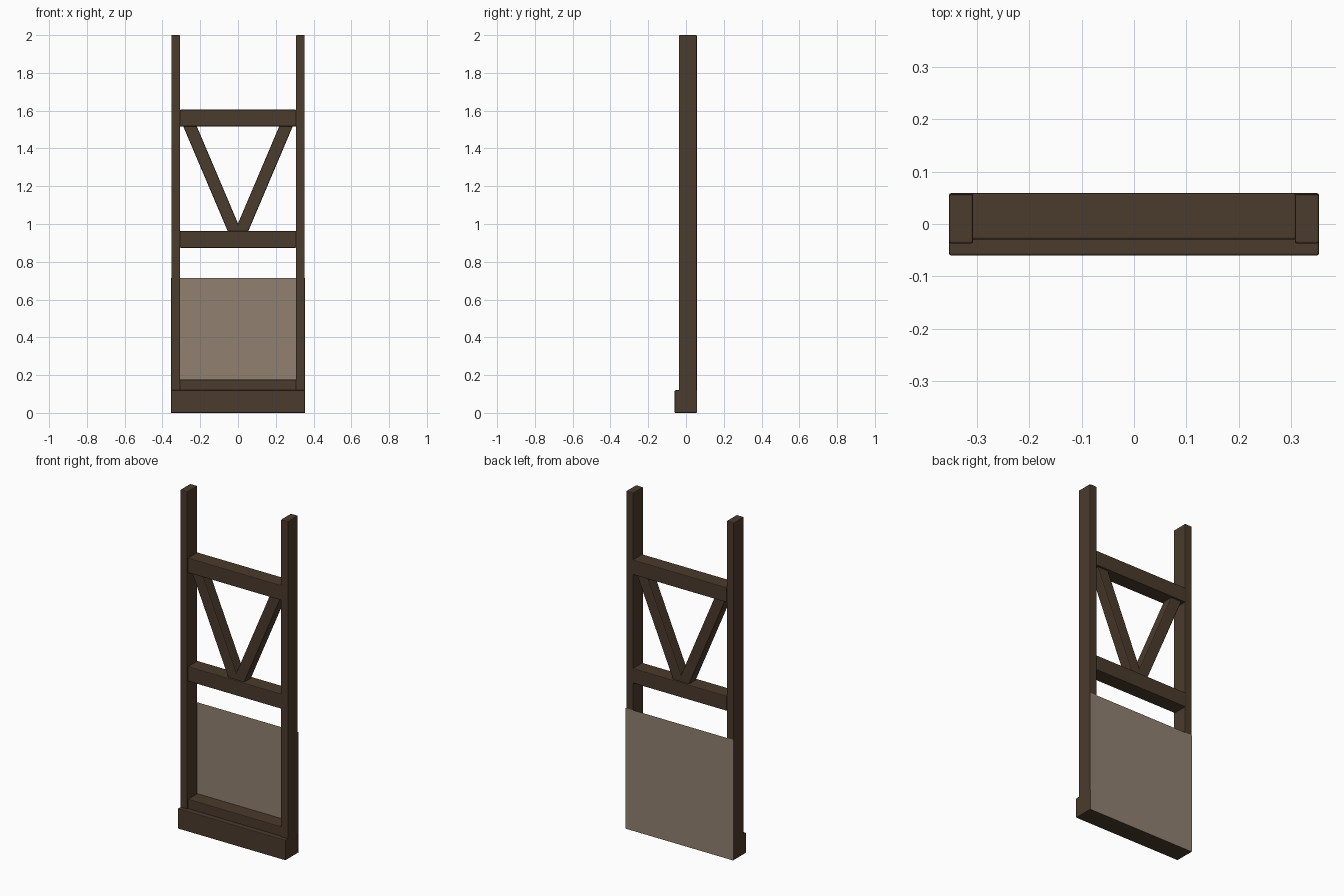
import bpy, bmesh, math
from mathutils import Matrix, Vector

if "Cube" in bpy.data.objects:
    bpy.data.objects.remove(bpy.data.objects["Cube"])


def material(name, rgb):
    m = bpy.data.materials.new(name)
    m.diffuse_color = (*rgb, 1.0)
    m.use_nodes = True
    m.node_tree.nodes["Principled BSDF"].inputs["Base Color"].default_value = m.diffuse_color
    return m


WOOD = material("dark_brown_wood", (0.070, 0.043, 0.025))
PANEL = material("taupe_panel", (0.285, 0.220, 0.165))


def finish(name, bm, mat):
    mesh = bpy.data.meshes.new(name)
    bm.to_mesh(mesh)
    bm.free()
    mesh.materials.append(mat)
    ob = bpy.data.objects.new(name, mesh)
    bpy.context.collection.objects.link(ob)
    return ob


def beam(name, lo, hi, bevel=0.004, matrix=Matrix()):
    """Bevelled timber between two corners, optionally transformed."""
    lo, hi = Vector(lo), Vector(hi)
    bm = bmesh.new()
    bmesh.ops.create_cube(bm, size=1.0)
    bmesh.ops.scale(bm, vec=hi - lo, verts=bm.verts)
    bmesh.ops.translate(bm, vec=(lo + hi) / 2, verts=bm.verts)
    bmesh.ops.bevel(bm, geom=bm.edges[:], offset=bevel, segments=2,
                    profile=0.5, affect='EDGES')
    bmesh.ops.transform(bm, matrix=matrix, verts=bm.verts)
    return finish(name, bm, WOOD)


# Uprights and slanted braces, mirrored left and right
for side, s in (("left", -1), ("right", 1)):
    x0, x1 = sorted((s * 0.307, s * 0.353))
    beam(side + "_post", (x0, -0.037, 0), (x1, 0.057, 2.0))

    top = Vector((s * 0.268, 0.015, 1.55))
    foot = Vector((s * 0.005, 0.015, 0.93))
    d = top - foot
    place = Matrix.Translation((top + foot) / 2) @ Matrix.Rotation(
        math.atan2(d.x, d.z), 4, 'Y')
    h = d.length / 2
    beam(side + "_brace", (-0.033, -0.033, -h), (0.033, 0.033, h), 0.006, place)

# Cross rails
for name, z in (("bottom_rail", 0.088), ("middle_rail", 0.874), ("top_rail", 1.517)):
    beam(name, (-0.309, -0.030, z), (0.309, 0.0595, z + 0.088))

# Base sill, projecting to the front
beam("base_sill", (-0.353, -0.060, 0), (0.353, 0.059, 0.12))

# Thin infill sheet on the back
bm = bmesh.new()
bm.faces.new([bm.verts.new(p) for p in (
    (0.354, 0.060, 0.0), (-0.354, 0.060, 0.0),
    (-0.354, 0.060, 0.715), (0.354, 0.060, 0.715))])
bm.normal_update()
finish("back_panel", bm, PANEL)
